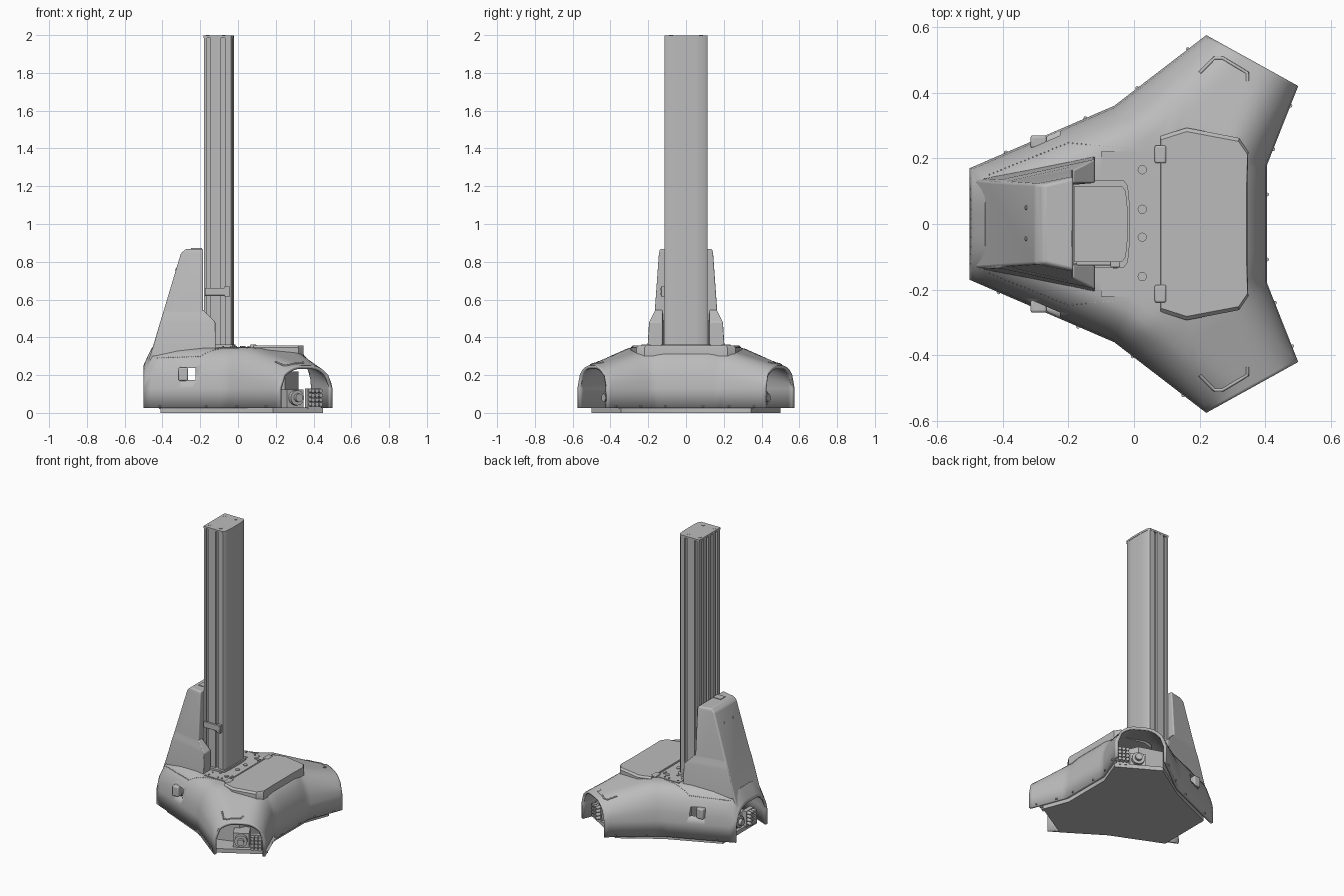
import bpy, bmesh, math
from mathutils import Vector

old = bpy.data.objects.get("Cube")
if old:
    bpy.data.objects.remove(old)

grey = bpy.data.materials.new("plain_grey")
grey.use_nodes = True
grey.diffuse_color = (0.5, 0.5, 0.5, 1)
grey.node_tree.nodes["Principled BSDF"].inputs["Base Color"].default_value = (0.5, 0.5, 0.5, 1)


def finish(name, bm, bevel=0.0, smooth=True):
    mesh = bpy.data.meshes.new(name)
    bm.to_mesh(mesh)
    bm.free()
    mesh.materials.append(grey)
    ob = bpy.data.objects.new(name, mesh)
    bpy.context.collection.objects.link(ob)
    bpy.ops.object.select_all(action='DESELECT')
    ob.select_set(True)
    bpy.context.view_layer.objects.active = ob
    if bevel:
        m = ob.modifiers.new("bevel", 'BEVEL')
        m.width, m.segments, m.limit_method = bevel, 3, 'ANGLE'
    if smooth:
        bpy.ops.object.shade_smooth_by_angle(angle=math.radians(35))
    return ob


def loft(name, sections, bevel=0.0):
    """Skin a stack of (z, outline) sections and cap both ends."""
    bm = bmesh.new()
    rings = [[bm.verts.new((x, y, z)) for x, y in pts] for z, pts in sections]
    n = len(rings[0])
    for a, b in zip(rings, rings[1:]):
        for i in range(n):
            j = (i + 1) % n
            bm.faces.new((a[i], a[j], b[j], b[i]))
    bm.faces.new(rings[0][::-1])
    bm.faces.new(rings[-1])
    bmesh.ops.recalc_face_normals(bm, faces=bm.faces)
    return finish(name, bm, bevel)


def prism(name, pts, z0, z1, bevel=0.0):
    return loft(name, [(z0, pts), (z1, pts)], bevel)


def box(name, lo, hi, bevel=0.0):
    return prism(name, [(lo[0], lo[1]), (hi[0], lo[1]), (hi[0], hi[1]), (lo[0], hi[1])],
                 lo[2], hi[2], bevel)


def mirrored(half):
    """Close a half outline (y > 0) across the x axis."""
    return half + [(x, -y) for x, y in reversed(half)]


def pegs(name, spots, radius, length, axis=(0, 0, 1), sides=12):
    bm = bmesh.new()
    turn = Vector(axis).to_track_quat('Z', 'Y').to_matrix().to_4x4()
    for p in spots:
        made = bmesh.ops.create_cone(bm, cap_ends=True, segments=sides, radius1=radius,
                                     radius2=radius, depth=length, matrix=turn)
        bmesh.ops.translate(bm, verts=made["verts"], vec=p)
    return finish(name, bm)


# Body outline: three legs around a hub; every third kind of edge is an open leg end
HUB = Vector((0.073, 0))
LEGS = [Vector((math.cos(a), math.sin(a))) for a in (math.pi / 3, -math.pi / 3, math.pi)]
corners = [(0.405, -0.18), (0.405, 0.18), (0.5, 0.42), (0.22, 0.575), (-0.06, 0.36),
           (-0.5, 0.17), (-0.5, -0.17), (-0.06, -0.36), (0.22, -0.575), (0.5, -0.42)]
corners = [Vector(c) for c in corners]
edges = list(zip(corners, corners[1:] + corners[:1]))
ENDS = (2, 5, 8)
walls = [e for i, e in enumerate(edges) if i not in ENDS]
SHOULDER, DECK, ROUND = 0.13, 0.347, 0.13


def wall_distance(p):
    best = 9
    for a, b in walls:
        t = max(0, min(1, (p - a).dot(b - a) / (b - a).length_squared))
        best = min(best, (p - a - (b - a) * t).length)
    return best


def height(p):
    reach = [(p - HUB).dot(u) for u in LEGS]
    drop = max(0, max(reach[:2]) - 0.25) * 0.3 + max(0, reach[2] - 0.53) * 2.2
    q = min(1, wall_distance(p) / ROUND)
    return SHOULDER + (DECK - drop - SHOULDER) * math.sqrt(1 - (1 - q) ** 2)


# Body shell
STEPS = 12
outline = [(a.lerp(b, k / STEPS), i in ENDS) for i, (a, b) in enumerate(edges) for k in range(STEPS)]
bm = bmesh.new()
rings = []
for s in (0, 0.015, 0.04, 0.08, 0.13, 0.2, 0.28, 0.38, 0.5, 0.7):
    flat = [p.lerp(HUB, s) for p, _ in outline]
    rings.append([bm.verts.new((p.x, p.y, height(p))) for p in flat])
count = len(outline)
top = bm.verts.new((HUB.x, HUB.y, DECK))
skirt = {}
for i in range(count):
    j = (i + 1) % count
    for a, b in zip(rings, rings[1:]):
        bm.faces.new((a[i], a[j], b[j], b[i]))
    bm.faces.new((rings[-1][i], rings[-1][j], top))
    if not outline[i][1]:
        for k in (i, j):
            if k not in skirt:
                skirt[k] = bm.verts.new((outline[k][0].x, outline[k][0].y, 0.025))
        bm.faces.new((skirt[i], skirt[j], rings[0][j], rings[0][i]))
shell = finish("body_shell", bm)
solid = shell.modifiers.new("thickness", 'SOLIDIFY')
solid.thickness, solid.offset = 0.018, -1

# Side windows cut right through the shell
cutter = box("window_cutter", (-0.31, -0.5, 0.175), (-0.225, 0.5, 0.238))
cutter.hide_render = True
cut = shell.modifiers.new("windows", 'BOOLEAN')
cut.operation, cut.object, cut.solver = 'DIFFERENCE', cutter, 'EXACT'
bpy.context.view_layer.objects.active = shell
for m in list(shell.modifiers):
    if m.type in {'SOLIDIFY', 'BOOLEAN'}:
        bpy.ops.object.modifier_apply(modifier=m.name)
bpy.data.objects.remove(cutter)
for s in (-1, 1):
    box("window_switch", (-0.315, s * 0.25 - 0.02, 0.17), (-0.265, s * 0.25 + 0.02, 0.24), 0.008)

# Chassis plate and inner core
prism("chassis_plate", mirrored([(0.385, 0.17), (0.45, 0.345), (0.185, 0.5), (-0.07, 0.335),
                                 (-0.41, 0.185)]), 0, 0.028)
prism("chassis_core", mirrored([(0.32, 0.18), (0.25, 0.34), (0.09, 0.39), (-0.18, 0.23)]), 0.02, 0.22)

# Drive unit inside each leg: motor, block and a grid of rollers
for n, u in enumerate(LEGS):
    side = Vector((-u.y, u.x)) * (-1 if n == 0 else 1)

    def spot(a, t, z):
        p = HUB + u * a + side * t
        return Vector((p.x, p.y, z))
    axis = (u.x, u.y, 0)
    pegs("drive_motor", [spot(0.43, 0, 0.08)], 0.04, 0.11, axis, 24)
    pegs("motor_shaft", [spot(0.49, 0, 0.08)], 0.022, 0.03, axis, 16)
    foot = [spot(a, t, 0) for a, t in ((0.36, -0.05), (0.46, -0.05), (0.46, 0.05), (0.36, 0.05))]
    prism("motor_block", [(p.x, p.y) for p in foot], 0.02, 0.125)
    pegs("wheel_rollers", [spot(0.5, 0.075 + 0.024 * i, 0.045 + 0.024 * k)
                           for i in range(3) for k in range(4)], 0.011, 0.04, axis)
    back = [spot(a, t, 0) for a, t in ((0.46, 0.06), (0.49, 0.06), (0.49, 0.14), (0.46, 0.14))]
    prism("wheel_back", [(p.x, p.y) for p in back], 0.02, 0.13)

# Front lid, hinges and service plate
lid = mirrored([(0.345, 0.12), (0.348, 0.22), (0.32, 0.262), (0.16, 0.293), (0.08, 0.267)])
loft("front_lid", [(0.3, lid), (0.345, lid), (0.357, [(x * 0.985 + 0.003, y * 0.96) for x, y in lid])])
box("service_plate", (-0.1, -0.22, 0.335), (0.065, 0.22, 0.35))
for s in (-1, 1):
    box("lid_hinge", (0.063, s * 0.212 - 0.027, 0.34), (0.098, s * 0.212 + 0.027, 0.362), 0.006)
pegs("plate_bushings", [(0.025, y, 0.351) for y in (-0.16, -0.04, 0.045, 0.165)], 0.014, 0.008)
pegs("plate_screws", [(x, s * y, 0.351) for s in (-1, 1) for x, y in
                      ((-0.08, 0.16), (-0.08, 0.2), (-0.035, 0.14), (-0.01, 0.2), (0.02, 0.2),
                       (0.055, 0.14), (0.055, 0.16))], 0.006, 0.006)

# Deck seam dots and skirt screws
seam = [Vector(p) for p in ((-0.44, 0.15), (-0.2, 0.247), (0.07, 0.222))]
dots = []
for a, b in zip(seam, seam[1:]):
    for k in range(20):
        p = a.lerp(b, k / 20)
        dots += [(p.x, s * p.y, height(p)) for s in (-1, 1)]
pegs("seam_dots", dots, 0.002, 0.004, sides=6)
skirts = [a.lerp(b, t) for a, b in walls for t in (0.2, 0.75)]
pegs("skirt_screws", [(p.x, p.y, 0.034) for p in skirts], 0.006, 0.008, sides=8)

# Raised grip line on top of each front leg
for s in (-1, 1):
    curve = bpy.data.curves.new("leg_grip", 'CURVE')
    curve.dimensions, curve.bevel_depth, curve.bevel_resolution = '3D', 0.005, 2
    keys = [Vector(p) for p in ((0.2, 0.46), (0.245, 0.505), (0.27, 0.505), (0.345, 0.46), (0.345, 0.435))]
    path = [a.lerp(b, k / 4) for a, b in zip(keys, keys[1:]) for k in range(4)] + keys[-1:]
    line = curve.splines.new('POLY')
    line.points.add(len(path) - 1)
    for pt, p in zip(line.points, path):
        pt.co = (p.x, s * p.y, height(p), 1)
    curve.materials.append(grey)
    bpy.context.collection.objects.link(bpy.data.objects.new("leg_grip", curve))

# Column: slotted extrusion with a gently faceted front
half = [(-0.022, 0.05), (-0.026, 0.1), (-0.036, 0.113)]
for x in (-0.07, -0.145):
    half += [(x, 0.114), (x, 0.1), (x - 0.02, 0.1), (x - 0.02, 0.114)]
half += [(-0.18, 0.114)]
for y in (0.085, 0.035):
    half += [(-0.18, y), (-0.166, y), (-0.166, y - 0.02), (-0.18, y - 0.02)]
prism("column", mirrored(half), 0.34, 1.985)
cap = mirrored([(-0.02, 0.05), (-0.025, 0.1), (-0.036, 0.115), (-0.182, 0.115)])
prism("column_cap", cap, 1.985, 1.998)
pegs("cap_screws", [(x, y, 1.996) for x in (-0.16, -0.075) for y in (-0.08, 0.08)], 0.01, 0.008)
prism("column_foot", [(x * 1.06 + 0.008, y * 1.15) for x, y in cap], 0.34, 0.362)

# Side clamp on the column
box("clamp_bar", (-0.175, -0.126, 0.622), (-0.05, -0.11, 0.662), 0.003)
box("clamp_end", (-0.072, -0.132, 0.615), (-0.042, -0.11, 0.67), 0.003)
pegs("clamp_screws", [(-0.057, -0.132, z) for z in (0.63, 0.655)], 0.007, 0.006, (0, 1, 0))


# Rear tower and its wider shoulders
def wedge(x0, y0, x1, y1):
    return mirrored([(x1, y1), (x0, y0)])


loft("rear_tower", [(0.24, wedge(-0.486, 0.135, -0.185, 0.185)),
                    (0.35, wedge(-0.451, 0.133, -0.185, 0.18)),
                    (0.845, wedge(-0.302, 0.122, -0.185, 0.145)),
                    (0.868, wedge(-0.275, 0.118, -0.185, 0.14))], 0.008)
for s in (-1, 1):
    loft("tower_shoulder", [(z, [(x1, s * 0.125), (x1, s * y1), (x0, s * y0), (x0, s * 0.1)])
                            for z, x0, y0, x1, y1 in ((0.3, -0.462, 0.137, -0.118, 0.208),
                                                      (0.48, -0.41, 0.134, -0.12, 0.197),
                                                      (0.505, -0.402, 0.131, -0.145, 0.184),
                                                      (0.545, -0.39, 0.129, -0.184, 0.164))], 0.005)
pegs("tower_screws", [(-0.328, y, 0.76) for y in (-0.045, 0.05)], 0.007, 0.006, (-1, 0, 0.3))
box("tower_top_block", (-0.25, -0.07, 0.85), (-0.19, -0.02, 0.872))
